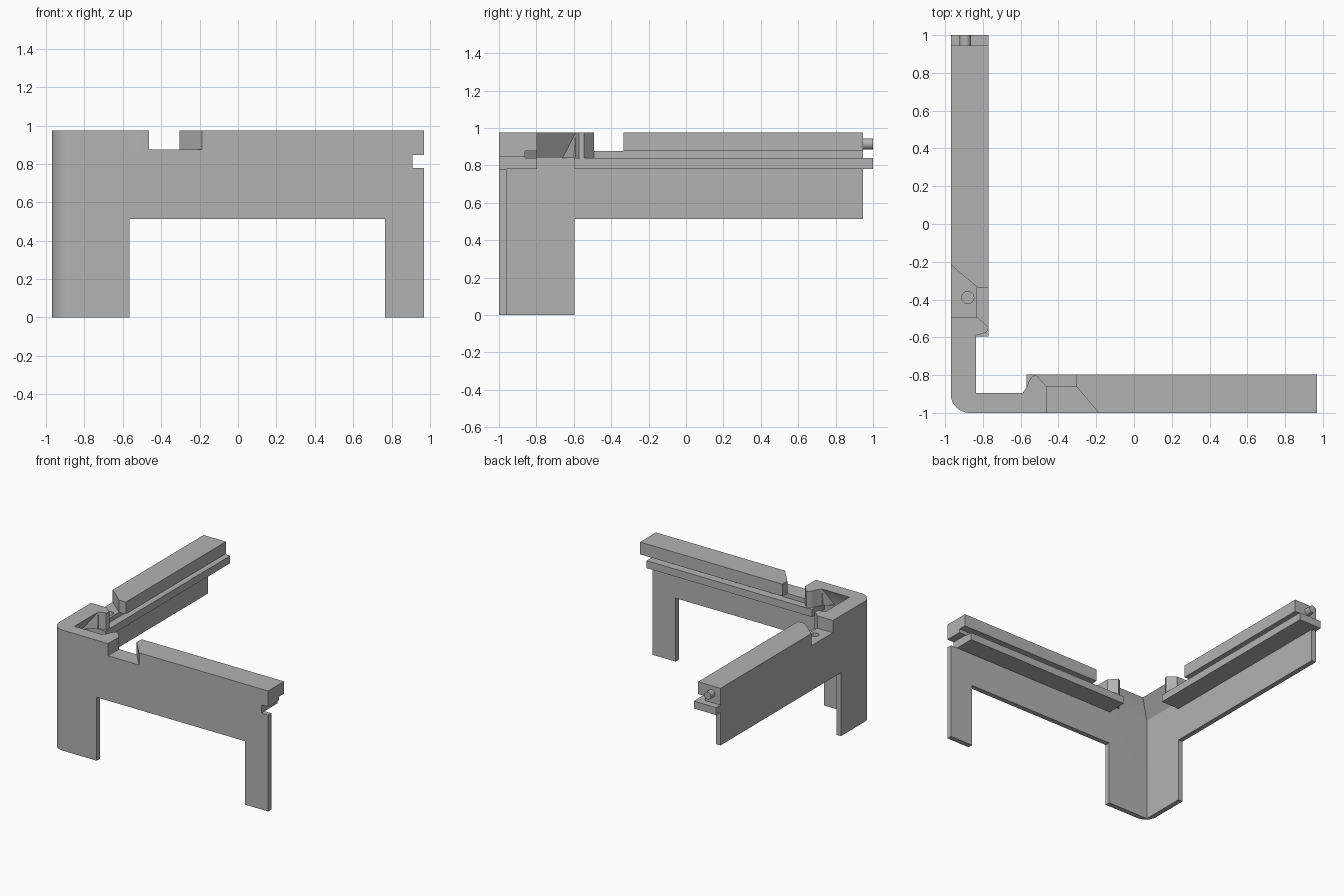
import bpy, bmesh, math
from mathutils import Vector

if "Cube" in bpy.data.objects:
    bpy.data.objects.remove(bpy.data.objects["Cube"])

grey = bpy.data.materials.new("plain grey")
grey.diffuse_color = (0.45, 0.45, 0.45, 1)
grey.use_nodes = True
grey.node_tree.nodes["Principled BSDF"].inputs["Base Color"].default_value = grey.diffuse_color


def finish(name, bm):
    bmesh.ops.recalc_face_normals(bm, faces=bm.faces)
    me = bpy.data.meshes.new(name)
    bm.to_mesh(me)
    bm.free()
    ob = bpy.data.objects.new(name, me)
    me.materials.append(grey)
    bpy.context.collection.objects.link(ob)
    return ob


def prism(name, pts, z0, z1):
    bm = bmesh.new()
    face = bm.faces.new([bm.verts.new((x, y, z0)) for x, y in pts])
    ext = bmesh.ops.extrude_face_region(bm, geom=[face])["geom"]
    verts = [v for v in ext if isinstance(v, bmesh.types.BMVert)]
    bmesh.ops.translate(bm, verts=verts, vec=(0, 0, z1 - z0))
    return finish(name, bm)


def box(name, x0, x1, y0, y1, z0, z1):
    return prism(name, [(x0, y0), (x1, y0), (x1, y1), (x0, y1)], z0, z1)


def rod(name, a, b, r, n=32):
    a, b = Vector(a), Vector(b)
    bm = bmesh.new()
    bmesh.ops.create_cone(bm, cap_ends=True, segments=n, radius1=r, radius2=r,
                          depth=(b - a).length)
    rot = (b - a).to_track_quat('Z', 'Y')
    for v in bm.verts:
        v.co = rot @ v.co + (a + b) / 2
    return finish(name, bm)


def hull(name, pts):
    bm = bmesh.new()
    for p in pts:
        bm.verts.new(p)
    bmesh.ops.convex_hull(bm, input=bm.verts[:])
    return finish(name, bm)


def combine(target, tool, op):
    m = target.modifiers.new(op.lower(), 'BOOLEAN')
    m.object, m.operation, m.solver = tool, op, 'EXACT'
    bpy.context.view_layer.objects.active = target
    bpy.ops.object.modifier_apply(modifier=m.name)
    bpy.data.objects.remove(tool, do_unlink=True)


# Wing coordinates: u runs from the corner along a wing, v goes inward
def front(pts):
    return [(-0.97 + u, -1 + v) for u, v in pts]


def side(pts):
    return [(-0.97 + v, -1 + u) for u, v in pts]


arc = [(-0.87 + 0.1 * math.cos(a), -0.9 + 0.1 * math.sin(a))
       for a in [math.pi + i * math.pi / 24 for i in range(13)]]

# Thin outer wall, L-shaped in plan
frame = prism("corner_frame", arc + [(0.97, -1), (0.97, -0.96), (-0.93, -0.96),
                                     (-0.93, 0.945), (-0.97, 0.945)], 0, 0.9)
# Thick upper beams with rounded posts beside the open corner
front_post = [(0.45, 0.203), (0.428, 0.19), (0.412, 0.165), (0.402, 0.135), (0.38, 0.105)]
side_post = [(0.41, 0.133), (0.418, 0.165), (0.428, 0.19), (0.45, 0.2)]
beams = prism("upper_beams", arc + [(0.97, -1), (0.97, -0.797)] + front(front_post)
              + [(-0.837, -0.895)] + side(side_post)
              + [(-0.77, 0.945), (-0.97, 0.945)], 0.84, 0.975)
combine(frame, beams, 'UNION')
# Lower rails; the side one runs on as a tongue
combine(frame, box("front_rail", -0.57, 0.94, -1, -0.797, 0.78, 0.84), 'UNION')
combine(frame, box("side_rail", -0.97, -0.77, -0.595, 1.0, 0.78, 0.84), 'UNION')

# Openings between the legs, and the slot for a neighbouring tongue
cuts = [box("front_opening", -0.565, 0.765, -1.2, -0.9, -0.1, 0.513),
        box("side_opening", -1.2, -0.9, -0.595, 1.2, -0.1, 0.513),
        box("tongue_slot", 0.91, 1.1, -1.1, -0.7, 0.78, 0.847)]
# Long grooves above the rails and angled notches in the beams
groove = [(0.507, 0.14), (0.44, 0.215), (2.1, 0.215), (2.1, 0.14)]
notch = [(0.507, -0.02), (0.507, 0.14), (0.44, 0.215), (0.665, 0.215),
         (0.665, 0.14), (0.80, -0.02)]
for place in (front, side):
    cuts.append(prism("groove", place(groove), 0.84, 0.876))
    cuts.append(prism("notch", place(notch), 0.876, 1.1))
    (x, y), = place([(0.61, 0.09)])
    cuts.append(rod("screw_hole", (x, y, 0.80), (x, y, 1.0), 0.032))
# Undercut slopes of the open corner
cuts.append(hull("corner_undercut", [
    (-0.93, -0.96, 0.84), (-0.66, -0.96, 0.84), (-0.60, -0.90, 0.84),
    (-0.837, -0.60, 0.84), (-0.93, -0.66, 0.84),
    (-0.837, -0.895, 0.975), (-0.59, -0.895, 0.975), (-0.837, -0.59, 0.975)]))
# Socket in the end of the front beam
cuts.append(rod("socket", (0.89, -0.91, 0.913), (1.1, -0.91, 0.913), 0.037))
for c in cuts:
    combine(frame, c, 'DIFFERENCE')

# Peg on the end of the side beam
peg = rod("end_peg", (-0.893, 0.94, 0.915), (-0.893, 1.0, 0.915), 0.03)

for ob in (frame, peg):
    bpy.ops.object.select_all(action='DESELECT')
    ob.select_set(True)
    bpy.context.view_layer.objects.active = ob
    bpy.ops.object.shade_smooth_by_angle(angle=math.radians(30))
